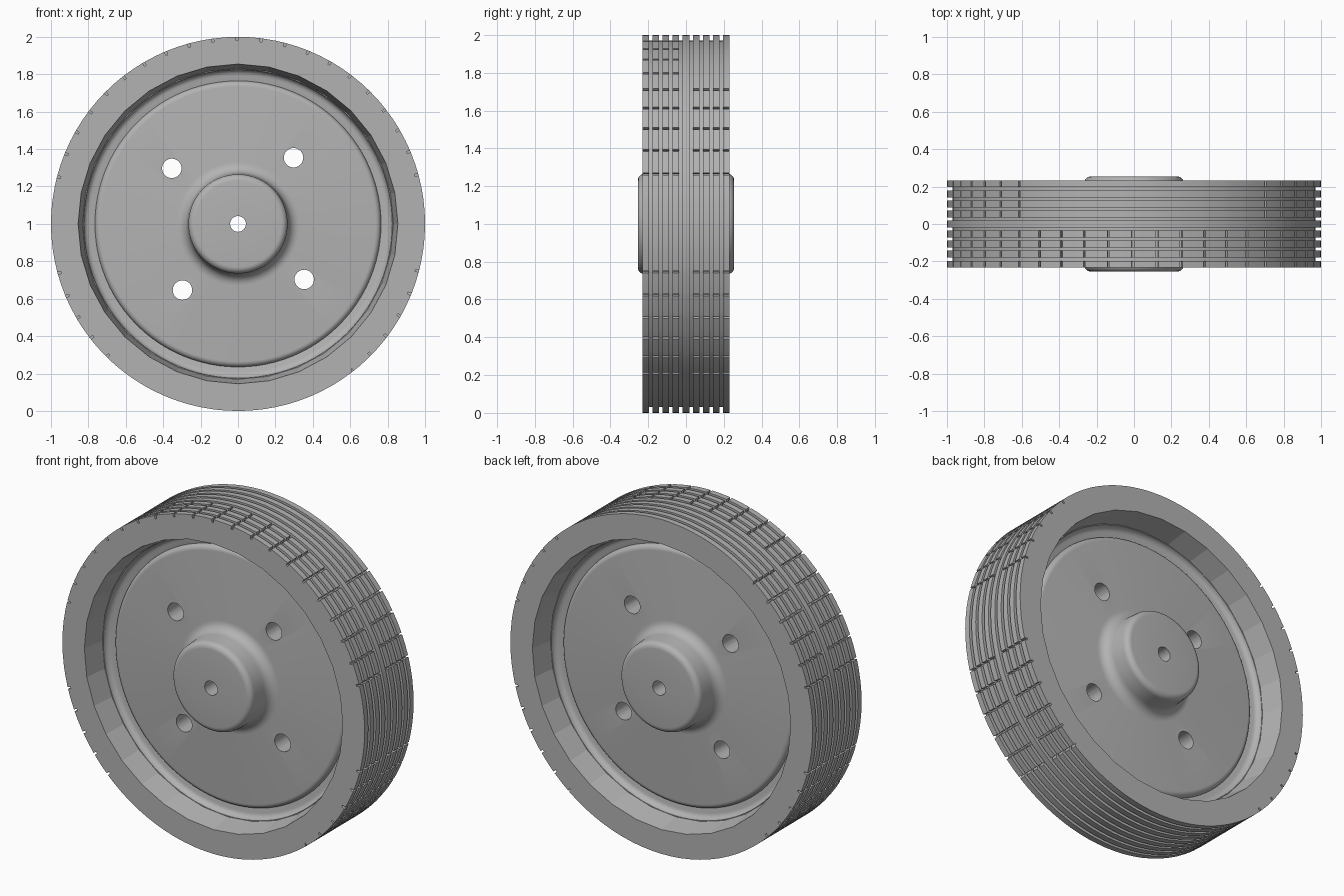
import bpy, bmesh, math
from math import sin, cos, pi, radians
from mathutils import Matrix

if "Cube" in bpy.data.objects:
    bpy.data.objects.remove(bpy.data.objects["Cube"], do_unlink=True)

grey = bpy.data.materials.new("mid grey")
grey.use_nodes = True
grey.diffuse_color = (0.45, 0.45, 0.45, 1)
grey.node_tree.nodes["Principled BSDF"].inputs["Base Color"].default_value = grey.diffuse_color


def lathe(name, angles, rings, smooth):
    """Closed ring profile turned about the wheel axle; rings(angle) gives (radius, y) points."""
    bm = bmesh.new()
    cols = [[bm.verts.new((r * cos(a), y, 1 + r * sin(a))) for r, y in rings(a)] for a in angles]
    for i, col in enumerate(cols):
        nxt = cols[(i + 1) % len(cols)]
        for j in range(len(col)):
            k = (j + 1) % len(col)
            bm.faces.new((col[j], col[k], nxt[k], nxt[j]))
    bmesh.ops.recalc_face_normals(bm, faces=bm.faces)
    mesh = bpy.data.meshes.new(name)
    bm.to_mesh(mesh)
    bm.free()
    mesh.materials.append(grey)
    obj = bpy.data.objects.new(name, mesh)
    bpy.context.collection.objects.link(obj)
    select(obj)
    bpy.ops.object.shade_smooth_by_angle(angle=radians(smooth))
    return obj


def select(obj):
    bpy.ops.object.select_all(action='DESELECT')
    obj.select_set(True)
    bpy.context.view_layer.objects.active = obj


def arc(cr, cy, rad, start, end, n=6):
    """Quarter-round profile points."""
    return [(cr + rad * cos(radians(start + (end - start) * i / n)),
             cy + rad * sin(radians(start + (end - start) * i / n))) for i in range(n + 1)]


# Tyre: nine ribs, short cross slits on the outer ribs, faceted inner cone
PITCH, RIB, GROOVE, SLIT, SIDES = 0.0535, 0.0175, 0.97, 0.98, 32


def has_slit(a, side):
    if side == 0:
        return False
    off_side = abs(sin(a)) > sin(radians(14))
    off_bottom = sin(a) > -cos(radians(38))
    off_top = sin(a) < cos(radians(38)) or side < 0
    return off_side and off_bottom and off_top


def facet(r, a):
    step = 2 * pi / SIDES
    return r * cos(step / 2) / cos(a % step - step / 2)


def tyre_rings(a):
    local = math.degrees(a) % 7.5
    in_slit = 0.02 < local < 0.68
    points = []
    for i in range(-4, 5):
        y = i * PITCH
        side = (i > 0) - (i < 0)
        top = SLIT if in_slit and has_slit(a, side) else 1.0
        if i > -4:
            points.append((GROOVE, y - RIB))
        points += [(top, y - RIB), (top, y + RIB)]
        if i < 4:
            points.append((GROOVE, y + RIB))
    edge = 4 * PITCH + RIB
    for r, y in ((0.855, edge), (0.825, 0.06), (0.825, -0.06), (0.855, -edge)):
        points.append((facet(r, a), y))
    return points


tyre_angles = [radians(7.5 * i + d) for i in range(48) for d in (0, 0.04, 0.66, 0.70, 3.75)]
lathe("tyre", tyre_angles, tyre_rings, 9)

# Wheel disc with hub: half profile from axle bore to rim, mirrored to the back
half = [(0.042, 0.255)]
half += arc(0.23, 0.22, 0.035, 90, 0)          # rounded hub edge
half += arc(0.33, 0.145, 0.06, 180, 270)       # fillet at hub foot
half += arc(0.735, 0.055, 0.03, 90, 0)         # rounded disc edge
half += arc(0.79, 0.095, 0.035, 270, 360)      # fillet into the rim
half += [(0.84, 0.095)]
profile = half + [(r, -y) for r, y in reversed(half)]
disc = lathe("wheel_disc", [2 * pi * i / 96 for i in range(96)], lambda a: profile, 35)

# Four bolt holes cut through the disc
bm = bmesh.new()
for i in range(4):
    a = radians(50 + 90 * i)
    place = Matrix.Translation((0.462 * cos(a), 0, 1 + 0.462 * sin(a))) @ Matrix.Rotation(pi / 2, 4, 'X')
    bmesh.ops.create_cone(bm, cap_ends=True, segments=32, radius1=0.052, radius2=0.052,
                          depth=0.6, matrix=place)
mesh = bpy.data.meshes.new("hole_cutter")
bm.to_mesh(mesh)
bm.free()
mesh.materials.append(grey)
cutter = bpy.data.objects.new("hole_cutter", mesh)
bpy.context.collection.objects.link(cutter)
cutter.hide_render = True
cut = disc.modifiers.new("bolt_holes", 'BOOLEAN')
cut.operation = 'DIFFERENCE'
cut.solver = 'EXACT'
cut.object = cutter
select(disc)
bpy.ops.object.modifier_apply(modifier=cut.name)
bpy.data.objects.remove(cutter, do_unlink=True)
bpy.ops.object.shade_smooth_by_angle(angle=radians(35))
